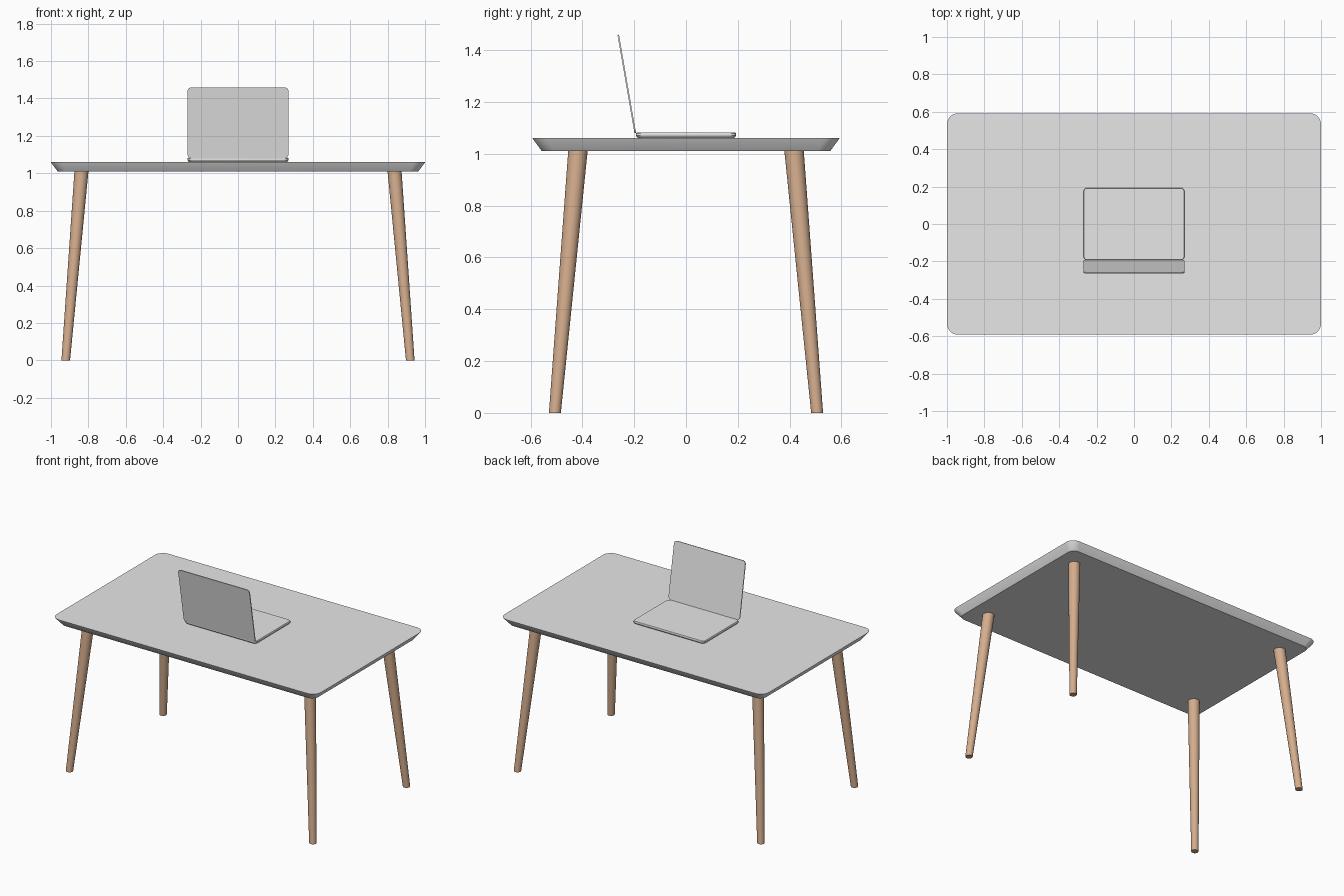
import bpy, bmesh, math
from mathutils import Matrix, Vector

if "Cube" in bpy.data.objects:
    bpy.data.objects.remove(bpy.data.objects["Cube"])


def material(name, rgb):
    m = bpy.data.materials.new(name)
    m.diffuse_color = (*rgb, 1)
    m.use_nodes = True
    m.node_tree.nodes["Principled BSDF"].inputs["Base Color"].default_value = m.diffuse_color
    return m


GREY = material("light grey", (0.8, 0.8, 0.8))
WOOD = material("light wood", (0.66, 0.42, 0.27))


def rounded_rect(hx, hy, r, n=8):
    """Counter-clockwise outline with round corners."""
    pts = []
    for k, (sx, sy) in enumerate([(1, 1), (-1, 1), (-1, -1), (1, -1)]):
        for i in range(n + 1):
            a = math.radians(90 * k + 90 * i / n)
            pts.append((sx * (hx - r) + r * math.cos(a),
                        sy * (hy - r) + r * math.sin(a)))
    return pts


def loft(name, loops, mat):
    """Solid skinned through loops of 3D points, bottom to top."""
    bm = bmesh.new()
    rings = [[bm.verts.new(p) for p in loop] for loop in loops]
    for a, b in zip(rings, rings[1:]):
        for i in range(len(a)):
            j = (i + 1) % len(a)
            bm.faces.new((a[i], a[j], b[j], b[i]))
    bm.faces.new(rings[0][::-1])
    bm.faces.new(rings[-1])
    me = bpy.data.meshes.new(name)
    bm.to_mesh(me)
    bm.free()
    ob = bpy.data.objects.new(name, me)
    bpy.context.collection.objects.link(ob)
    me.materials.append(mat)
    bpy.context.view_layer.objects.active = ob
    ob.select_set(True)
    bpy.ops.object.shade_smooth_by_angle(angle=math.radians(30))
    ob.select_set(False)
    return ob


def slab(name, hx, hy, r, levels, mat):
    """Rounded slab; levels are (z, inset) pairs."""
    return loft(name, [[(x, y, z) for x, y in rounded_rect(hx - d, hy - d, max(r - d * 0.3, 0.004))]
                       for z, d in levels], mat)


# Table top with undercut edge
slab("table_top", 1.0, 0.592, 0.06, [(1.01, 0.036), (1.057, 0.001), (1.06, 0.0)], GREY)

# Splayed tapered legs
for sx, side in ((-1, "left"), (1, "right")):
    for sy, end in ((-1, "front"), (1, "back")):
        loops = []
        for cx, cy, z, r in ((0.921, 0.506, 0, 0.023), (0.837, 0.417, 1.012, 0.0375)):
            loops.append([(sx * cx + r * math.cos(math.tau * i / 32),
                           sy * cy + r * math.sin(math.tau * i / 32), z) for i in range(32)])
        loft(f"{end}_{side}_leg", loops, WOOD)

# Laptop base with softened lower edge
slab("laptop_base", 0.27, 0.193, 0.02,
     [(1.061, 0.009), (1.065, 0.003), (1.07, 0.0), (1.079, 0.0), (1.082, 0.002)], GREY)

# Laptop lid leaning back toward the front of the table
lid = slab("laptop_lid", 0.27, 0.1925, 0.022, [(-0.003, 0), (0.003, 0)], GREY)
lid.data.transform(Matrix.Translation(Vector((0, -0.196, 1.08)))
                   @ Matrix.Rotation(math.radians(99.8), 4, 'X')
                   @ Matrix.Translation(Vector((0, 0.1925, 0))))
